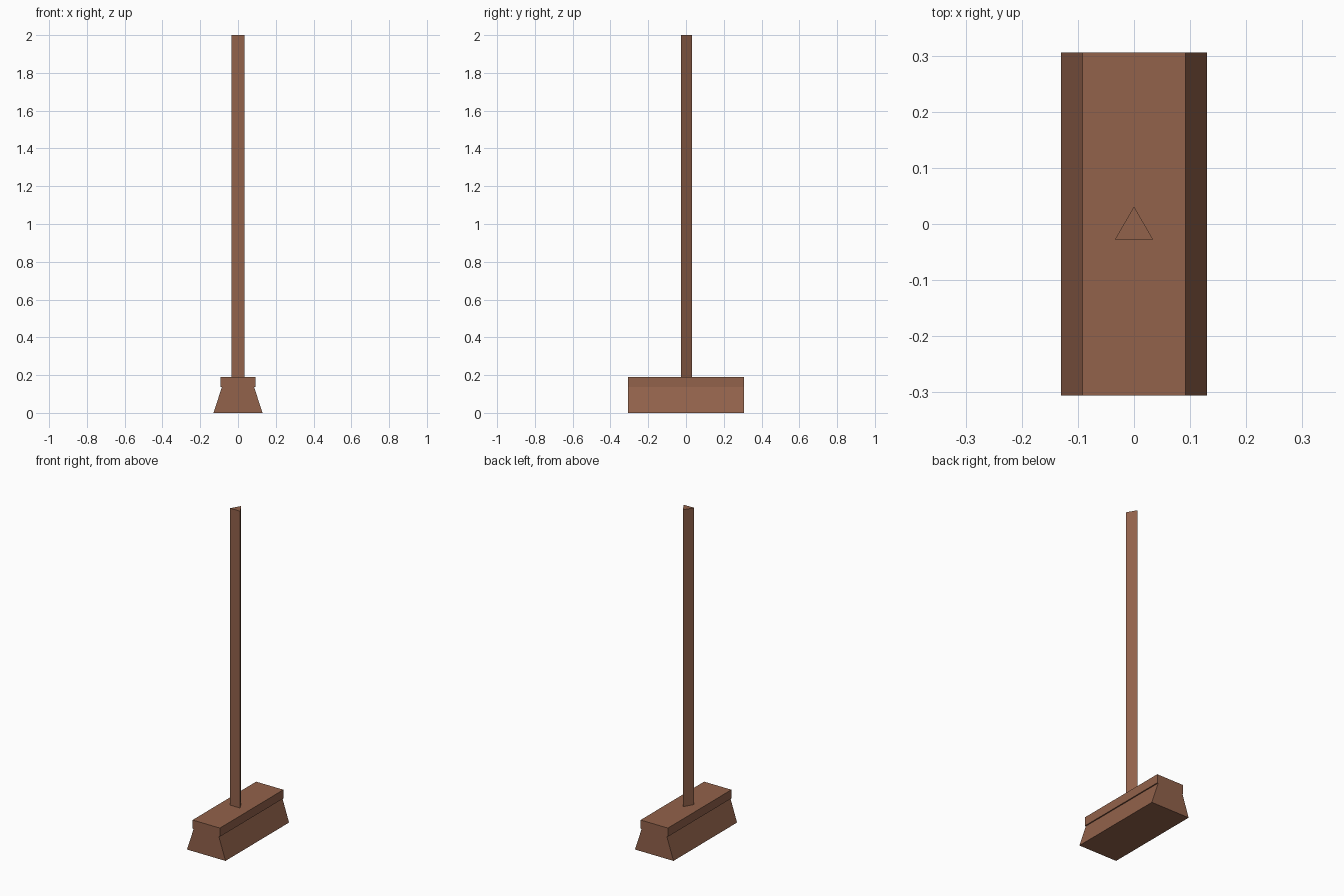
import bpy, bmesh, math

if "Cube" in bpy.data.objects:
    bpy.data.objects.remove(bpy.data.objects["Cube"])

wood = bpy.data.materials.new("reddish brown")
wood.diffuse_color = (0.288, 0.122, 0.070, 1)
wood.use_nodes = True
wood.node_tree.nodes["Principled BSDF"].inputs["Base Color"].default_value = wood.diffuse_color


def prism(name, outline, start, direction):
    """Extrude a closed outline of 3D points along a direction."""
    bm = bmesh.new()
    base = bm.faces.new([bm.verts.new(p) for p in outline])
    ext = bmesh.ops.extrude_face_region(bm, geom=[base], use_keep_orig=True)
    top = [g for g in ext["geom"] if isinstance(g, bmesh.types.BMVert)]
    bmesh.ops.translate(bm, verts=top, vec=direction)
    bmesh.ops.translate(bm, verts=bm.verts, vec=start)
    bmesh.ops.recalc_face_normals(bm, faces=bm.faces)
    mesh = bpy.data.meshes.new(name)
    bm.to_mesh(mesh)
    bm.free()
    mesh.materials.append(wood)
    obj = bpy.data.objects.new(name, mesh)
    bpy.context.collection.objects.link(obj)
    return obj


# Broom head: flared bristles under a slightly wider block, one mirrored profile
half = [(0.13, 0.0), (0.085, 0.137), (0.092, 0.137), (0.092, 0.19)]
profile = half + [(-x, z) for x, z in reversed(half)]
prism("broom_head", [(x, 0, z) for x, z in profile], (0, -0.306, 0), (0, 0.612, 0))

# Handle: long three-sided pole standing on the block
radius = 0.0392
triangle = [(radius * math.cos(a), radius * math.sin(a), 0)
            for a in (math.radians(90 + 120 * i) for i in range(3))]
prism("handle", triangle, (0, -0.008, 0.19), (0, 0, 1.81))
